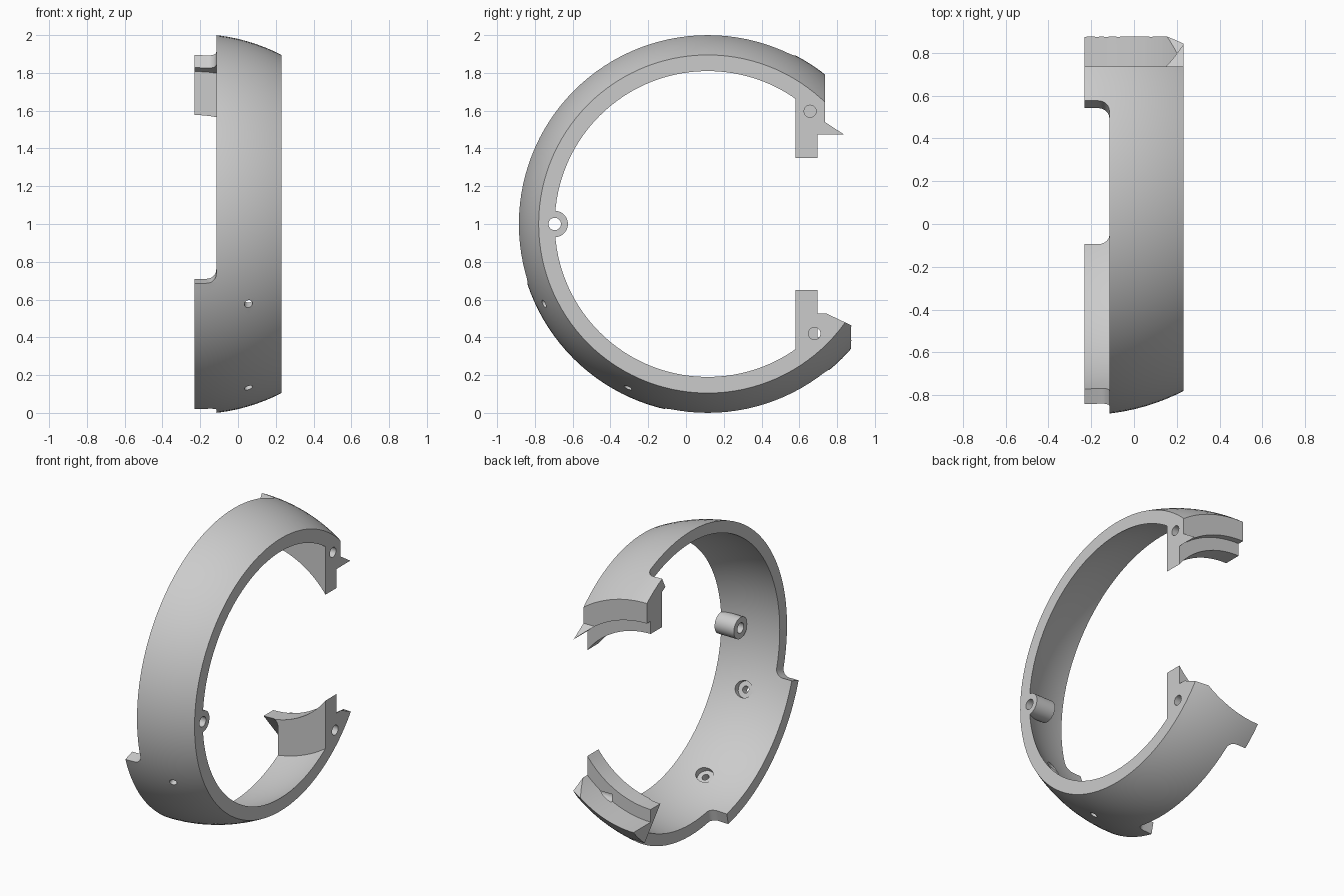
import bpy, bmesh
from math import radians, cos, sin, pi
from mathutils import Vector, Matrix

if "Cube" in bpy.data.objects:
    bpy.data.objects.remove(bpy.data.objects["Cube"])

C = Vector((-0.23, 0.115, 1.0))      # common centre of the spherical shell
OUT, INN = 1.0066, 0.9315            # shell radii


def make(name, bm):
    bmesh.ops.recalc_face_normals(bm, faces=bm.faces)
    me = bpy.data.meshes.new(name)
    bm.to_mesh(me)
    bm.free()
    ob = bpy.data.objects.new(name, me)
    bpy.context.collection.objects.link(ob)
    return ob


def ball(name, r, planes):
    """Sphere with its poles on the x axis, trimmed flat by (point, normal) planes."""
    bm = bmesh.new()
    m = Matrix.Translation(C) @ Matrix.Rotation(pi / 2, 4, 'Y')
    bmesh.ops.create_uvsphere(bm, u_segments=120, v_segments=61, radius=r, matrix=m)
    for co, no in planes:
        res = bmesh.ops.bisect_plane(bm, geom=bm.verts[:] + bm.edges[:] + bm.faces[:],
                                     plane_co=co, plane_no=no, clear_outer=True)
        rim = [e for e in res['geom_cut'] if isinstance(e, bmesh.types.BMEdge)]
        bmesh.ops.edgeloop_fill(bm, edges=rim)
    return make(name, bm)


def rod(name, a, b, r, n=32):
    a, b = Vector(a), Vector(b)
    d = b - a
    bm = bmesh.new()
    m = Matrix.Translation((a + b) / 2) @ d.to_track_quat('Z', 'Y').to_matrix().to_4x4()
    bmesh.ops.create_cone(bm, cap_ends=True, segments=n, radius1=r, radius2=r,
                          depth=d.length, matrix=m)
    return make(name, bm)


def prism(name, pts, x0, x1, round_edges=()):
    """Extrude a yz outline along x, rounding chosen edges of the x1 end."""
    bm = bmesh.new()
    lo = [bm.verts.new((x0, y, z)) for y, z in pts]
    hi = [bm.verts.new((x1, y, z)) for y, z in pts]
    n = len(pts)
    bm.faces.new(lo)
    bm.faces.new(hi)
    for i in range(n):
        j = (i + 1) % n
        bm.faces.new((lo[i], lo[j], hi[j], hi[i]))
    edges = [bm.edges.get((hi[i], hi[(i + 1) % n])) for i in round_edges]
    if edges:
        bmesh.ops.bevel(bm, geom=edges, offset=0.05, offset_type='OFFSET', segments=6,
                        profile=0.5, affect='EDGES')
    return make(name, bm)


def combine(ob, tool, op='DIFFERENCE'):
    mod = ob.modifiers.new(op, 'BOOLEAN')
    mod.operation, mod.solver, mod.object = op, 'EXACT', tool
    tool.hide_render = True
    bpy.context.view_layer.objects.active = ob
    bpy.ops.object.modifier_apply(modifier=mod.name)
    bpy.data.objects.remove(tool, do_unlink=True)


def sector(a0, a1):
    """Wedge outline of the ring between two angles in the yz plane."""
    n = 16
    ang = [radians(a0 + (a1 - a0) * i / n) for i in range(n + 1)]
    outer = [(C.y + 1.3 * cos(a), C.z + 1.3 * sin(a)) for a in ang]
    inner = [(C.y + 0.6 * cos(a), C.z + 0.6 * sin(a)) for a in reversed(ang)]
    return outer + inner, (n, 2 * n + 1)      # indices of the two radial sides


# shell: slice of a sphere, hollow up to the y = 0.58 end wall
ring = ball("ring_shell", OUT, [((-0.23, 0, 0), (-1, 0, 0)), ((0.23, 0, 0), (1, 0, 0))])
combine(ring, ball("cavity", INN, [((0, 0.58, 0), (0, 1, 0))]))

# stepped round opening through the end wall
for r, y in ((0.577, 0.5), (0.66, 0.695)):
    combine(ring, rod("opening", (C.x, y, C.z), (C.x, 1.4, C.z), r, 128))

# trim the upper and lower ends
combine(ring, prism("upper_trim", [(0.735, 2.3), (0.735, 1.54), (0.95, 1.40), (1.3, 1.40), (1.3, 2.3)], -0.4, 0.4))
combine(ring, prism("lower_trim", [(0.885, -0.2), (0.885, 0.459), (0.735, 0.53),
                                   (0.735, 0.8), (1.3, 0.8), (1.3, -0.2)], -0.4, 0.4))

# cutouts at the back edge that leave the tabs
for a0, a1 in ((62.7, 198.2), (257, 309.7)):
    outline, sides = sector(a0, a1)
    combine(ring, prism("edge_cutout", outline, -0.4, -0.115, sides))

# screw boss on the inner wall
combine(ring, rod("screw_boss", (0.09, -0.695, 1), (0.23, -0.695, 1), 0.07, 40), 'UNION')
combine(ring, rod("boss_hole", (-0.1, -0.695, 1), (0.4, -0.695, 1), 0.033))

# blind holes in the end blocks
for y, z in ((0.657, 1.597), (0.68, 0.42)):
    combine(ring, rod("blind_hole", (0.05, y, z), (0.4, y, z), 0.032))

# radial screw holes with counterbores inside
for a in (206, 244):
    d = Vector((0, cos(radians(a)), sin(radians(a))))
    p = Vector((0.055, C.y, C.z))
    combine(ring, rod("screw_hole", p + d * 0.7, p + d * 1.2, 0.022, 24))
    combine(ring, rod("counterbore", p + d * 0.7, p + d * 0.905, 0.052))

bpy.ops.object.select_all(action='DESELECT')
ring.select_set(True)
bpy.context.view_layer.objects.active = ring
bpy.ops.object.shade_smooth_by_angle(angle=radians(25))
